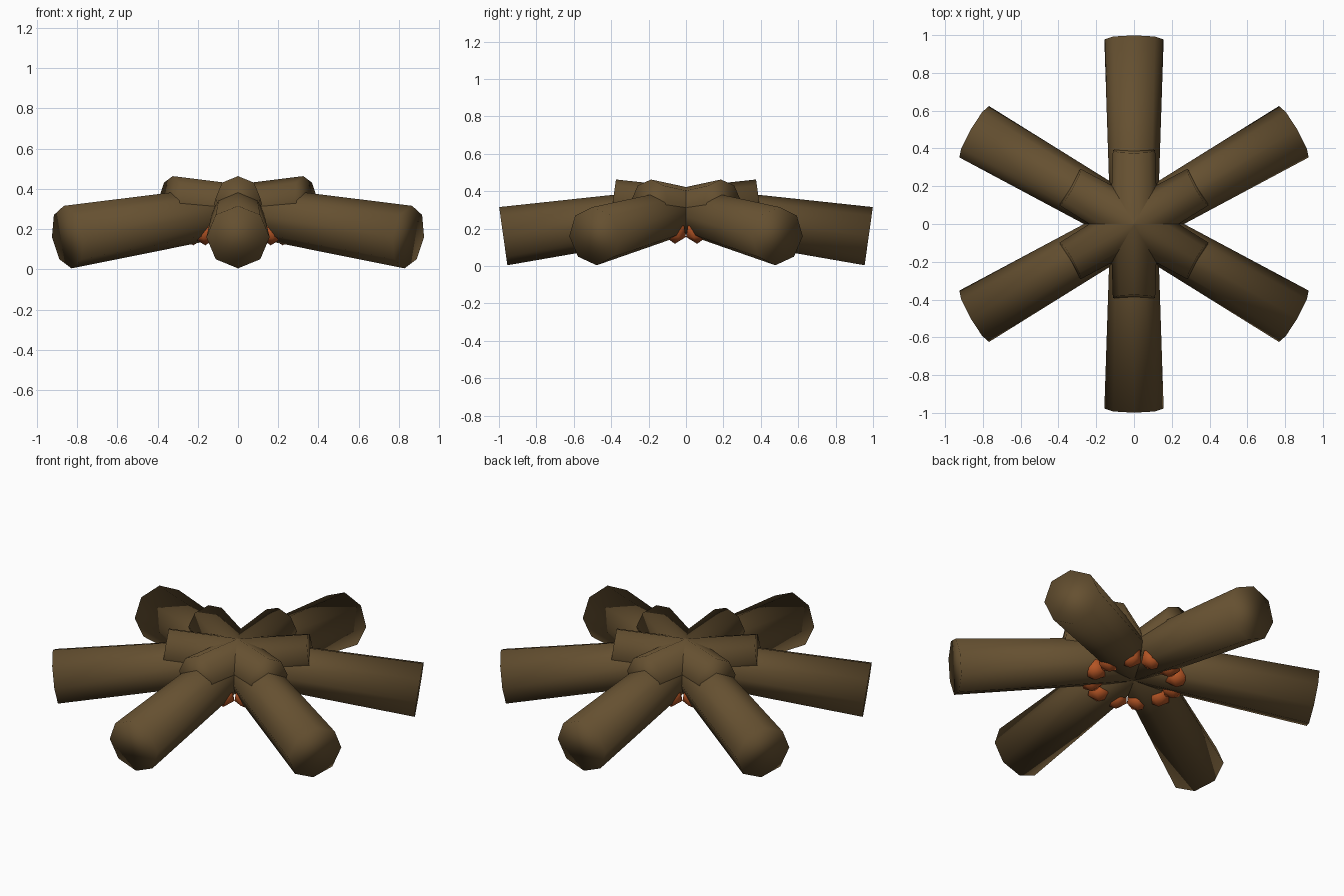
import bpy, math
from mathutils import Vector

if "Cube" in bpy.data.objects:
    bpy.data.objects.remove(bpy.data.objects["Cube"])


def material(name, rgb):
    m = bpy.data.materials.new(name)
    m.diffuse_color = (*rgb, 1)
    m.use_nodes = True
    m.node_tree.nodes["Principled BSDF"].inputs["Base Color"].default_value = m.diffuse_color
    return m


bark = material("brown bark", (0.13, 0.08, 0.03))
glow = material("ember orange", (0.46, 0.09, 0.018))


def finish(obj, name, mat):
    obj.name = name
    obj.data.materials.append(mat)
    bpy.ops.object.shade_smooth()


# Six tapered eight-sided logs, each crossing the centre with its thin end raised
for i in range(6):
    a = math.radians(90 + 60 * i)
    out = Vector((math.cos(a), math.sin(a), 0))
    thick = out * 0.977 + Vector((0, 0, 0.16))
    thin = out * -0.39 + Vector((0, 0, 0.352))
    axis = thin - thick
    bpy.ops.mesh.primitive_cone_add(vertices=8, radius1=0.157, radius2=0.112,
                                    depth=axis.length, location=(thick + thin) / 2)
    obj = bpy.context.object
    # keeps one corner of the octagon pointing straight up
    obj.rotation_euler = axis.to_track_quat('Z', 'Y').to_euler()
    finish(obj, f"log_{i + 1}", bark)

# Ring of glowing embers tucked beneath the logs
for i in range(12):
    a = math.radians(15 + 30 * i)
    bpy.ops.mesh.primitive_ico_sphere_add(
        subdivisions=1, radius=0.066, rotation=(0, 0, a),
        location=(0.23 * math.cos(a), 0.23 * math.sin(a), 0.185))
    finish(bpy.context.object, f"ember_{i + 1}", glow)
